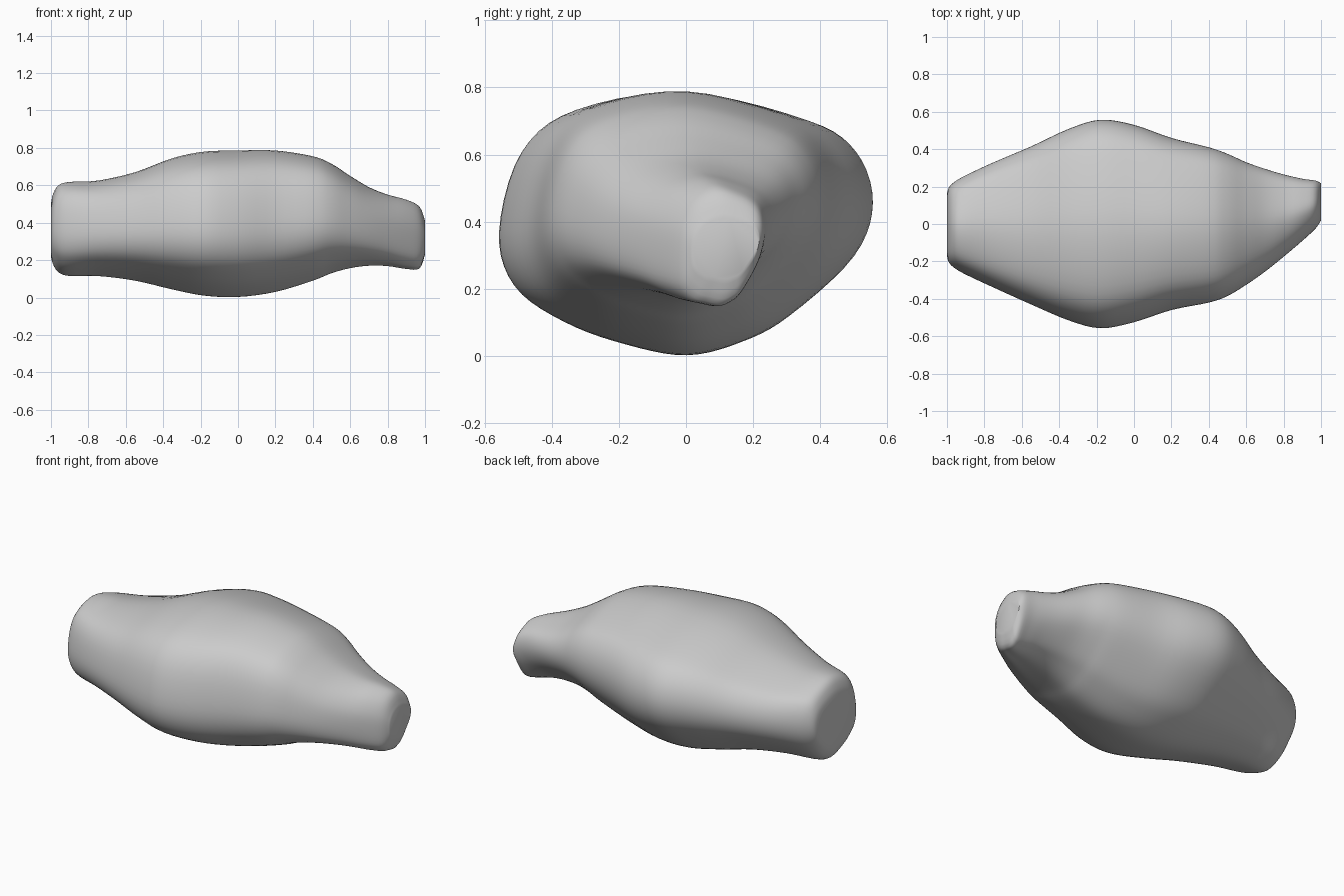
import bpy, math

if "Cube" in bpy.data.objects:
    bpy.data.objects.remove(bpy.data.objects["Cube"])

# Normalised cross-sections (side, height), counter-clockwise from the +y side
BODY = [(1, .16), (.91, .55), (.65, .79), (0, 1), (-.59, .87), (-.88, .55),
        (-1, -.06), (-.92, -.48), (-.66, -.75), (-.33, -.92), (0, -1),
        (.3, -.9), (.56, -.7), (.9, -.25)]
NECK = [(1, .3), (.85, .7), (.4, .92), (-.1, 1), (-.6, .8), (-.92, .4),
        (-1, -.1), (-.92, -.6), (-.62, -.88), (-.3, -.96), (0, -1),
        (.25, -.93), (.5, -.75), (.88, -.2)]

# Stations along the length: x, y min, y max, z min, z max
STATIONS = [
    (-1.0, -.17, .16, .22, .50), (-.99, -.205, .195, .18, .55),
    (-.96, -.235, .225, .135, .60), (-.90, -.27, .26, .115, .618),
    (-.75, -.34, .33, .115, .625), (-.55, -.43, .415, .09, .67),
    (-.35, -.515, .508, .043, .745), (-.18, -.557, .557, .01, .78),
    (0, -.525, .53, .003, .786), (.2, -.46, .46, .03, .786),
    (.4, -.42, .41, .09, .755), (.5, -.385, .375, .13, .715),
    (.6, -.325, .33, .157, .65), (.7, -.255, .295, .17, .59),
    (.8, -.175, .265, .168, .55), (.9, -.09, .242, .153, .522),
    (.97, -.025, .232, .155, .485), (1.0, .02, .218, .23, .41)]


def spline(a, b, c, d, t):
    """Catmull-Rom point between b and c."""
    return [.5 * (2 * q + (r - p) * t + (2 * p - 5 * q + 4 * r - s) * t * t
                  + (3 * q - p - 3 * r + s) * t ** 3)
            for p, q, r, s in zip(a, b, c, d)]


def smooth_loop(pts, steps):
    n = len(pts)
    return [spline(pts[i - 1], pts[i], pts[(i + 1) % n], pts[(i + 2) % n], k / steps)
            for i in range(n) for k in range(steps)]


def smooth_path(pts, steps):
    last = len(pts) - 1
    out = [spline(pts[max(i - 1, 0)], pts[i], pts[i + 1], pts[min(i + 2, last)], k / steps)
           for i in range(last) for k in range(steps)]
    return out + [pts[-1]]


# Loft the body, blending from the full section into the offset neck
body, neck = smooth_loop(BODY, 5), smooth_loop(NECK, 5)
rings = smooth_path(STATIONS, 4)
n = len(body)
verts, faces = [], []
for x, y0, y1, z0, z1 in rings:
    t = min(max((x - .45) / .5, 0), 1)
    t = t * t * (3 - 2 * t)
    for (bu, bv), (nu, nv) in zip(body, neck):
        u, v = bu + (nu - bu) * t, bv + (nv - bv) * t
        verts.append((x, (y0 + y1) / 2 + u * (y1 - y0) / 2,
                      (z0 + z1) / 2 + v * (z1 - z0) / 2))
for r in range(len(rings) - 1):
    for i in range(n):
        j = (i + 1) % n
        faces.append((r * n + i, r * n + j, (r + 1) * n + j, (r + 1) * n + i))

# Flat end caps
faces.append(tuple(reversed(range(n))))
faces.append(tuple(range((len(rings) - 1) * n, len(rings) * n)))

mesh = bpy.data.meshes.new("tapered_body")
mesh.from_pydata(verts, [], faces)
mesh.update()
obj = bpy.data.objects.new("tapered_body", mesh)
bpy.context.collection.objects.link(obj)
bpy.context.view_layer.objects.active = obj
obj.select_set(True)
bpy.ops.object.mode_set(mode='EDIT')
bpy.ops.mesh.select_all(action='SELECT')
bpy.ops.mesh.normals_make_consistent(inside=False)
bpy.ops.object.mode_set(mode='OBJECT')
bpy.ops.object.shade_smooth_by_angle(angle=math.radians(60))
